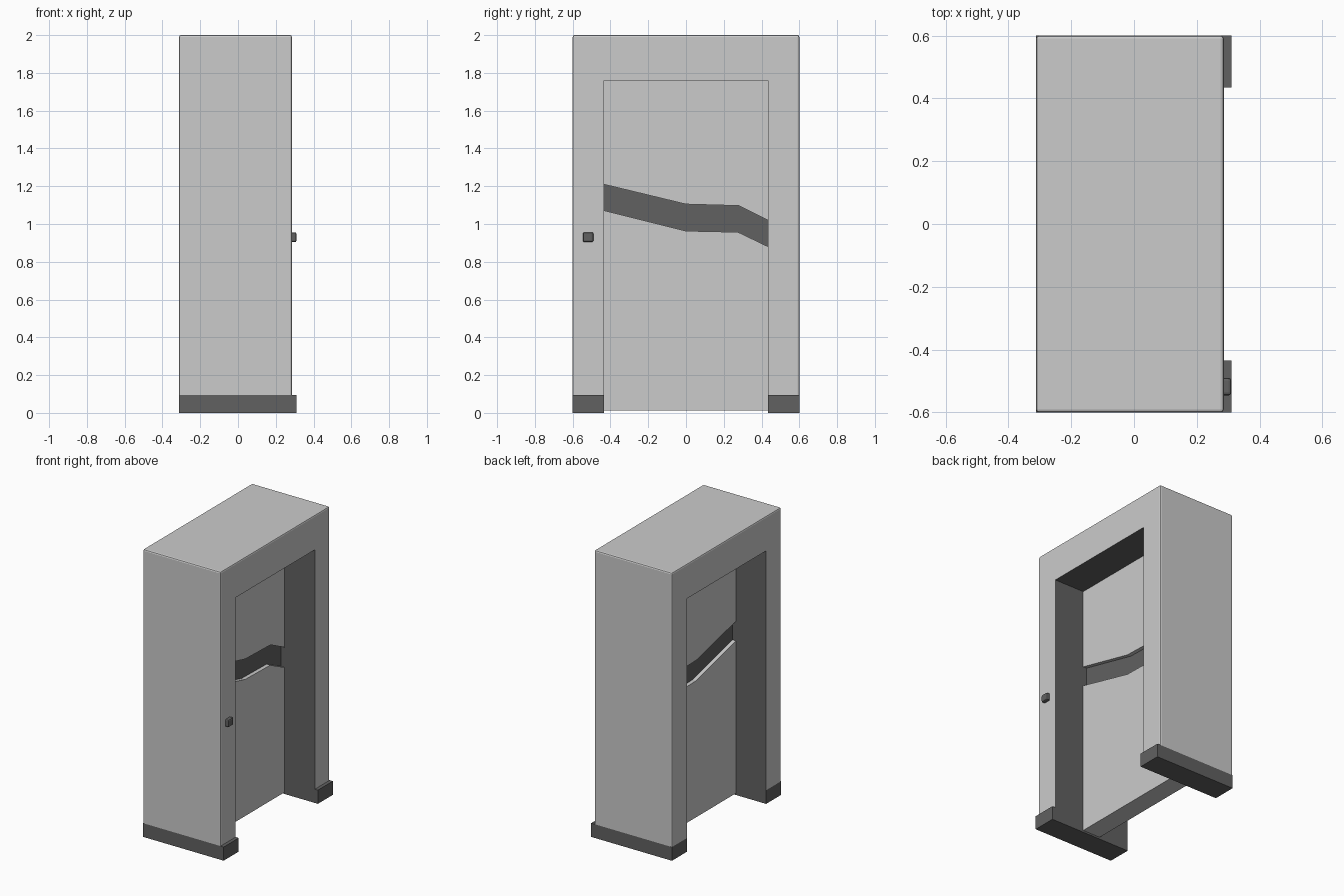
import bpy, bmesh

if "Cube" in bpy.data.objects:
    bpy.data.objects.remove(bpy.data.objects["Cube"])

W, D = 0.60, 0.435            # half width of frame and of opening
BACK, FRONT, EDGE = -0.312, 0.286, 0.31
H, HEAD, BASE = 2.0, 1.76, 0.095

dark = bpy.data.materials.new("dark_trim")
dark.diffuse_color = (0.12, 0.12, 0.12, 1)
dark.use_nodes = True
dark.node_tree.nodes["Principled BSDF"].inputs["Base Color"].default_value = dark.diffuse_color
light = bpy.data.materials.new("light_shell")
light.diffuse_color = (0.8, 0.8, 0.8, 1)
light.use_nodes = True
light.node_tree.nodes["Principled BSDF"].inputs["Base Color"].default_value = light.diffuse_color


def extrude_profile(name, pts, x0, x1, mats, bevel_test=None, dark_test=None, bevel=0.01):
    """Extrude a (y, z) outline from x0 to x1."""
    bm = bmesh.new()
    face = bm.faces.new([bm.verts.new((x0, y, z)) for y, z in pts])
    ext = bmesh.ops.extrude_face_region(bm, geom=[face])
    verts = [g for g in ext["geom"] if isinstance(g, bmesh.types.BMVert)]
    bmesh.ops.translate(bm, verts=verts, vec=(x1 - x0, 0, 0))
    bmesh.ops.recalc_face_normals(bm, faces=bm.faces)
    if dark_test:
        for f in bm.faces:
            f.material_index = int(dark_test(f))
    if bevel_test:
        edges = [e for e in bm.edges if bevel_test(e)]
        bmesh.ops.bevel(bm, geom=edges, offset=bevel, segments=2, profile=0.5, affect='EDGES')
    me = bpy.data.meshes.new(name)
    bm.to_mesh(me)
    bm.free()
    for m in mats:
        me.materials.append(m)
    ob = bpy.data.objects.new(name, me)
    bpy.context.collection.objects.link(ob)
    return ob


def rect(y0, y1, z0, z1):
    return [(y0, z0), (y1, z0), (y1, z1), (y0, z1)]


# Door surround: arch with rounded outer edges and dark inner lining
def outer_edge(e):
    return (all(abs(v.co.y) > W - 0.001 for v in e.verts)
            or all(v.co.z > H - 0.001 for v in e.verts)) and \
        not all(v.co.z < BASE + 0.001 for v in e.verts)


def lining(f):
    c = f.calc_center_median()
    return abs(f.normal.x) < 0.5 and abs(c.y) < D + 0.001 and c.z < HEAD + 0.001


arch = [(-W, BASE), (-W, H), (W, H), (W, BASE),
        (D, BASE), (D, HEAD), (-D, HEAD), (-D, BASE)]
extrude_profile("door_surround", arch, BACK, FRONT, [light, dark], outer_edge, lining)

# Plinth under each post, projecting at one side
for side, s in (("left", -1), ("right", 1)):
    y0, y1 = sorted((s * D, s * W))
    extrude_profile("plinth_" + side, rect(y0, y1, 0, BASE), BACK, EDGE, [dark])

# Two door leaves separated by a bent seam
P0, P1 = -0.081, 0.055
seam_top = [(-D, 1.21), (0, 1.105), (0.28, 1.097), (D, 1.02)]
seam_low = [(-D, 1.072), (0, 0.963), (0.275, 0.957), (D, 0.88)]
extrude_profile("upper_leaf", seam_top + [(D, HEAD), (-D, HEAD)], P0, P1, [light])
extrude_profile("lower_leaf", [(-D, 0.013), (D, 0.013)] + seam_low[::-1], P0, P1, [light])

# Dark recessed band filling the seam
extrude_profile("seam_band", seam_low + seam_top[::-1], P0 + 0.027, P1 - 0.027, [dark])

# Call button on the front of the left post
extrude_profile("button", rect(-0.546, -0.490, 0.904, 0.956), FRONT - 0.005, EDGE, [dark],
                lambda e: max(v.co.x for v in e.verts) > FRONT, None, 0.009)
